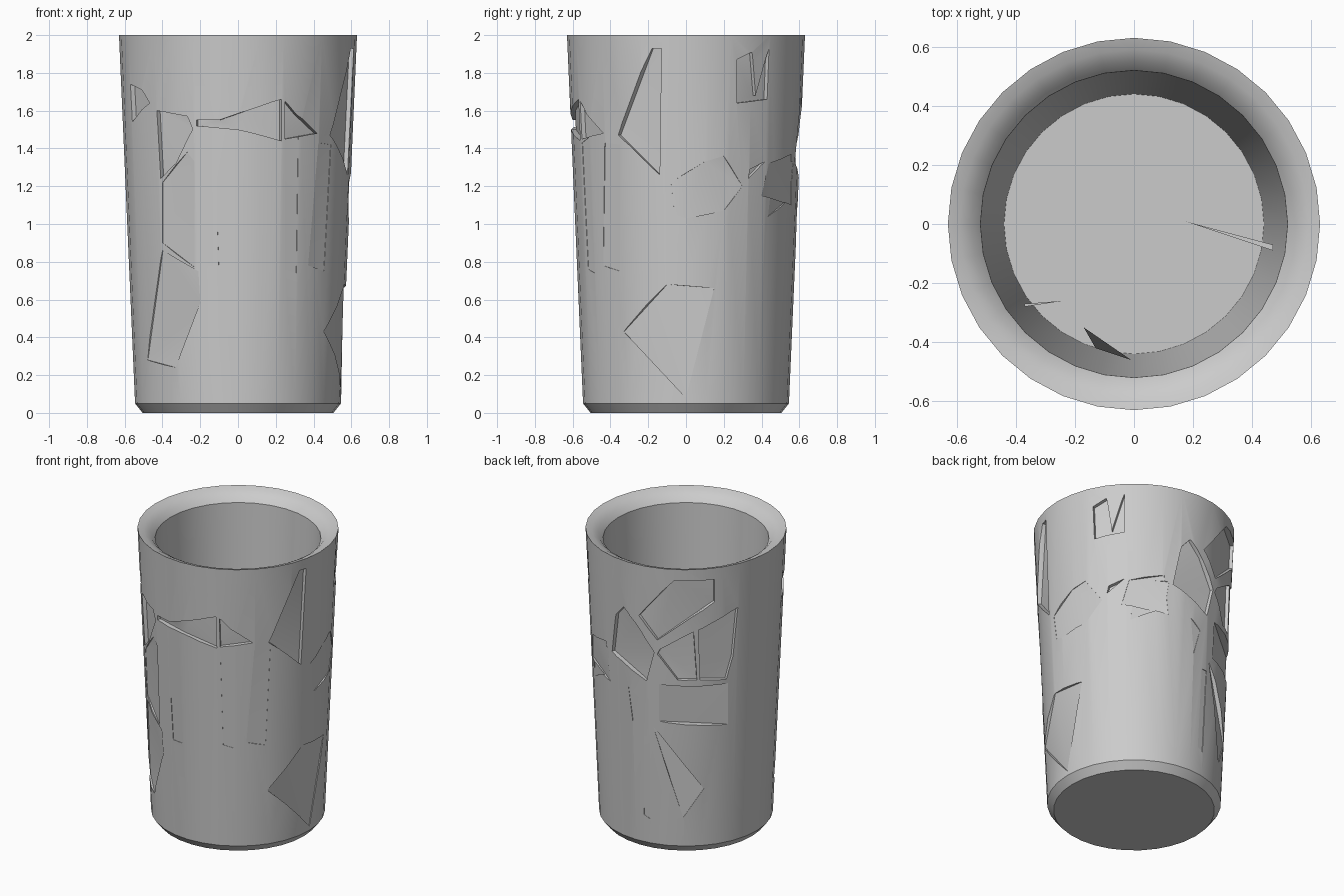
import bpy, bmesh
from math import sin, cos, asin, radians, pi

if "Cube" in bpy.data.objects:
    bpy.data.objects.remove(bpy.data.objects["Cube"])

SIDES = 32


def lathe(name, profile):
    """Closed solid of revolution from (radius, z) points."""
    bm = bmesh.new()
    rings = [[bm.verts.new((r * sin(2 * pi * i / SIDES), -r * cos(2 * pi * i / SIDES), z))
              for i in range(SIDES)] for r, z in profile]
    for a, b in zip(rings, rings[1:]):
        for i in range(SIDES):
            j = (i + 1) % SIDES
            bm.faces.new((a[i], a[j], b[j], b[i]))
    bm.faces.new(rings[0][::-1])
    bm.faces.new(rings[-1])
    bmesh.ops.recalc_face_normals(bm, faces=bm.faces)
    return finish(name, bm)


def finish(name, bm):
    me = bpy.data.meshes.new(name)
    bm.to_mesh(me)
    bm.free()
    ob = bpy.data.objects.new(name, me)
    bpy.context.collection.objects.link(ob)
    return ob


def wall(z):
    return 0.545 + (z - 0.05) * 0.085 / 1.95


def add_shard(bm, facing, depth, pts):
    """Prism through the outer wall; pts are (sideways, height) seen from the facing angle."""
    loops = []
    for off in (-depth, 0.1):
        loop = []
        for u, z in pts:
            r = wall(z)
            a = radians(facing) + asin(max(-0.98, min(0.98, u / r)))
            loop.append(bm.verts.new(((r + off) * sin(a), -(r + off) * cos(a), z)))
        loops.append(loop)
    lo, hi = loops
    n = len(pts)
    faces = [bm.faces.new(lo), bm.faces.new(hi[::-1])]
    for i in range(n):
        j = (i + 1) % n
        faces.append(bm.faces.new((lo[j], lo[i], hi[i], hi[j])))
    bmesh.ops.recalc_face_normals(bm, faces=faces)
    bmesh.ops.triangulate(bm, faces=faces)


# Cup body: bevelled foot, tapered wall, rounded rim, tapered inside, floor
cup = lathe("cup_body", [(0.505, 0), (0.545, 0.05), (0.63, 2.0), (0.59, 1.988),
                         (0.55, 1.965), (0.52, 1.93), (0.44, 0.08)])

# Broken facets: deep ones near the rim, shallow ones lower down
DEEP, SHALLOW = 0.025, 0.004
front = [
    (DEEP, [(-.22, 1.52), (0, 1.5), (.23, 1.44), (.23, 1.66), (.05, 1.6), (-.1, 1.55), (-.22, 1.55)]),
    (DEEP, [(.25, 1.45), (.42, 1.48), (.31, 1.58), (.25, 1.65)]),
    (DEEP, [(-.41, 1.24), (-.33, 1.32), (-.24, 1.5), (-.27, 1.57), (-.43, 1.6)]),
    (DEEP, [(-.56, 1.54), (-.47, 1.64), (-.51, 1.71), (-.57, 1.74)]),
    (SHALLOW, [(.25, .76), (.31, .74), (.32, 1.46), (.25, 1.43)]),
    (SHALLOW, [(-.4, .9), (-.23, .77), (-.23, 1.33), (-.27, 1.38), (-.4, 1.22)]),
    (SHALLOW, [(-.1, .72), (-.02, .72), (-.11, 1.02)]),
    (SHALLOW, [(-.48, .28), (-.33, .24), (-.2, .58), (-.21, .75), (-.4, .86)]),
]
right = [
    (DEEP, [(-.36, 1.47), (-.14, 1.26), (-.13, 1.93), (-.18, 1.93)]),
    (DEEP, [(.27, 1.64), (.43, 1.66), (.44, 1.93), (.37, 1.68), (.35, 1.91), (.27, 1.87)]),
    (DEEP, [(.33, 1.24), (.42, 1.33), (.34, 1.29)]),
    (SHALLOW, [(-.06, 1.05), (0, 1.03), (.2, 1.07), (.3, 1.2), (.2, 1.36), (.1, 1.33), (-.08, 1.22)]),
    (SHALLOW, [(-.1, .68), (-.33, .43), (0, .08), (.15, .66)]),
    (SHALLOW, [(.4, 1.15), (.56, 1.1), (.56, 1.37), (.44, 1.32)]),
    (SHALLOW, [(-.44, .78), (-.35, .75), (-.35, 1.42), (-.43, 1.43)]),
]
back_left = [
    (DEEP, [(-.25, 1.64), (-.13, 1.49), (.23, 1.76), (.23, 1.92), (-.02, 1.92)]),
    (DEEP, [(-.13, 1.39), (0, 1.22), (.12, 1.22), (.1, 1.56), (-.11, 1.43)]),
    (DEEP, [(.14, 1.22), (.3, 1.2), (.34, 1.35), (.37, 1.69), (.13, 1.57)]),
    (DEEP, [(-.43, 1.32), (-.2, 1.19), (-.15, 1.4), (-.27, 1.58), (-.35, 1.67), (-.4, 1.6)]),
    (SHALLOW, [(-.56, 1.04), (-.46, 1.14), (-.45, 1.33), (-.56, 1.33)]),
    (SHALLOW, [(-.12, .92), (.31, .88), (.31, 1.17), (-.12, 1.18)]),
    (SHALLOW, [(.03, .25), (.16, .45), (-.16, .88)]),
    (SHALLOW, [(-.22, .24), (-.18, .22), (-.18, .8), (-.22, .8)]),
    (SHALLOW, [(-.29, .88), (-.25, 1.06), (-.32, 1.12)]),
]
bm = bmesh.new()
for facing, shards in ((0, front), (90, right), (210, back_left)):
    for depth, pts in shards:
        add_shard(bm, facing, depth, pts)
cutter = finish("shard_cutter", bm)
cutter.hide_render = True

bpy.context.view_layer.objects.active = cup
cup.select_set(True)
mod = cup.modifiers.new("shards", "BOOLEAN")
mod.operation, mod.solver, mod.object, mod.use_self = "DIFFERENCE", "EXACT", cutter, True
bpy.ops.object.modifier_apply(modifier=mod.name)
bpy.data.objects.remove(cutter)
bpy.ops.object.shade_smooth_by_angle(angle=radians(35))

# Thin splinters standing off the inner wall
bm = bmesh.new()
for tri in ([(.47, -.07, 1.2), (.47, -.09, 1.2), (.17, .01, 1.15)],
            [(-.37, -.27, .8), (-.37, -.28, .8), (-.24, -.26, .78)],
            [(-.17, -.35, 1.2), (-.13, -.42, 1.05), (-.01, -.46, 1.1)]):
    bm.faces.new([bm.verts.new(p) for p in tri])
finish("inner_splinters", bm)
